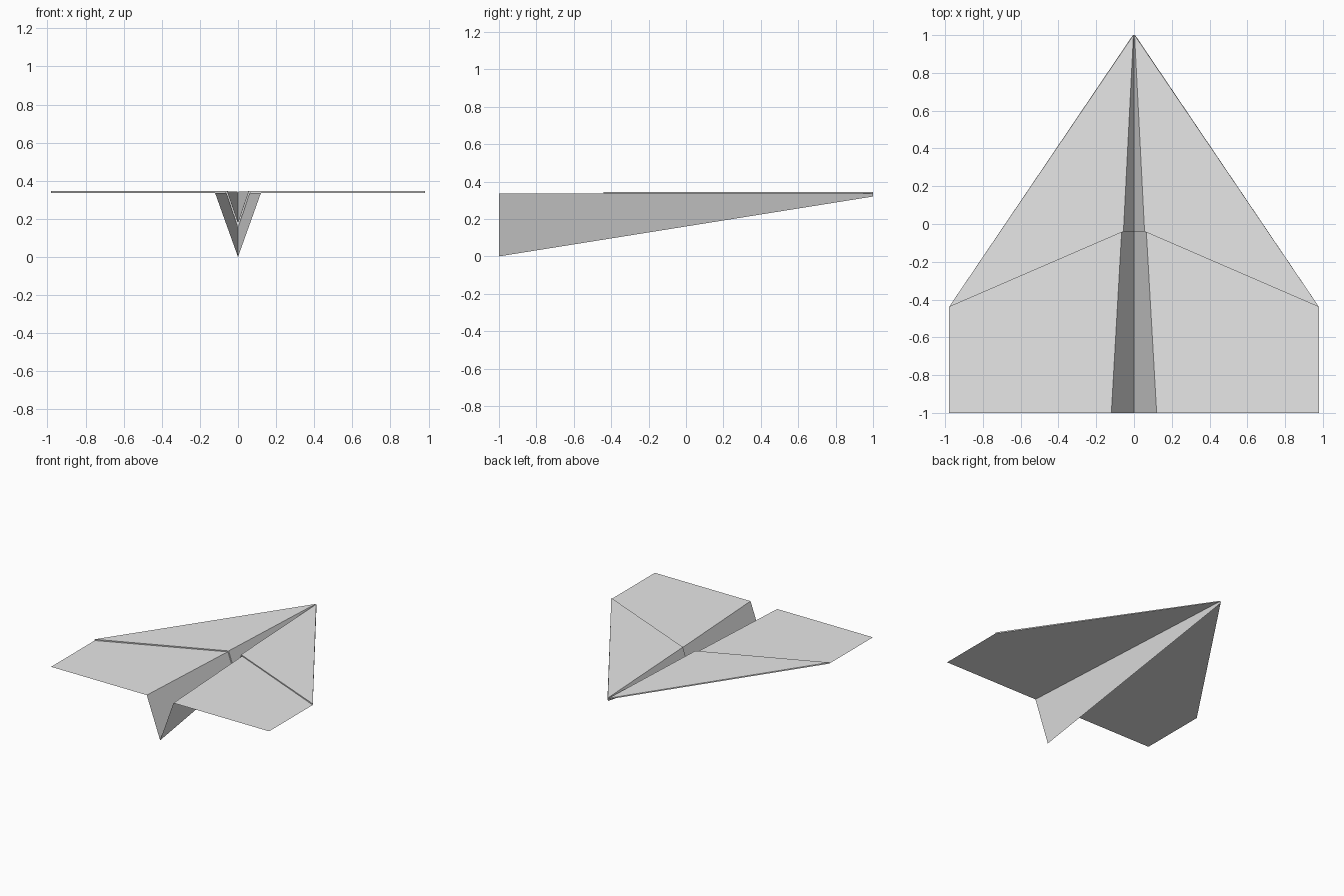
import bpy
from mathutils import Vector

if "Cube" in bpy.data.objects:
    bpy.data.objects.remove(bpy.data.objects["Cube"])

paper = bpy.data.materials.new("paper_white")
paper.diffuse_color = (0.8, 0.8, 0.8, 1)
paper.use_nodes = True
paper.node_tree.nodes["Principled BSDF"].inputs["Base Color"].default_value = paper.diffuse_color


def make_sheet(name, verts, faces):
    mesh = bpy.data.meshes.new(name)
    mesh.from_pydata(verts, [], faces)
    mesh.materials.append(paper)
    obj = bpy.data.objects.new(name, mesh)
    bpy.context.collection.objects.link(obj)
    return obj


def mirrored(half):
    """Half section listed from the centre crease out to the right tip."""
    left = [(-x, y, z) for x, y, z in reversed(half[1:])]
    return left + half


TIP = 0.98      # half wingspan
WING_Z = 0.335  # height of the wing sheet

# Main folded sheet: tail edge, then nose edge
tail = mirrored([(0, -1, 0), (0.12, -1, WING_Z), (TIP, -1, WING_Z)])
nose = mirrored([(0, 1, 0.32), (0.006, 1, WING_Z)])
tips = [(-TIP, -0.44, WING_Z), (TIP, -0.44, WING_Z)]
make_sheet("wings_and_keel", tail + nose + tips, [
    (0, 1, 5, 8),   # left wing
    (1, 2, 6, 5),   # left keel wall
    (2, 3, 7, 6),   # right keel wall
    (3, 4, 9, 7),   # right wing
])

# Folded-over front layer lying on the wings and lining the keel
top_back = mirrored([(0, -0.04, 0.182), (0.056, -0.04, 0.345), (TIP, -0.44, 0.345)])
top_nose = mirrored([(0, 1, 0.334), (0.003, 1, 0.343)])
low_back = mirrored([(0, -0.04, 0.154), (0.062, -0.04, WING_Z), (TIP, -0.44, WING_Z)])
low_nose = mirrored([(0, 1, 0.32), (0.006, 1, WING_Z)])
faces = [(0, 1, 5), (1, 2, 6, 5), (2, 3, 7, 6), (3, 4, 7)]
# Thin paper edge all round the layer
rim = [0, 5, 6, 7, 4, 3, 2, 1]
for a, b in zip(rim, rim[1:] + rim[:1]):
    faces.append((a, b, b + 8, a + 8))
make_sheet("folded_front_layer", top_back + top_nose + low_back + low_nose, faces)
